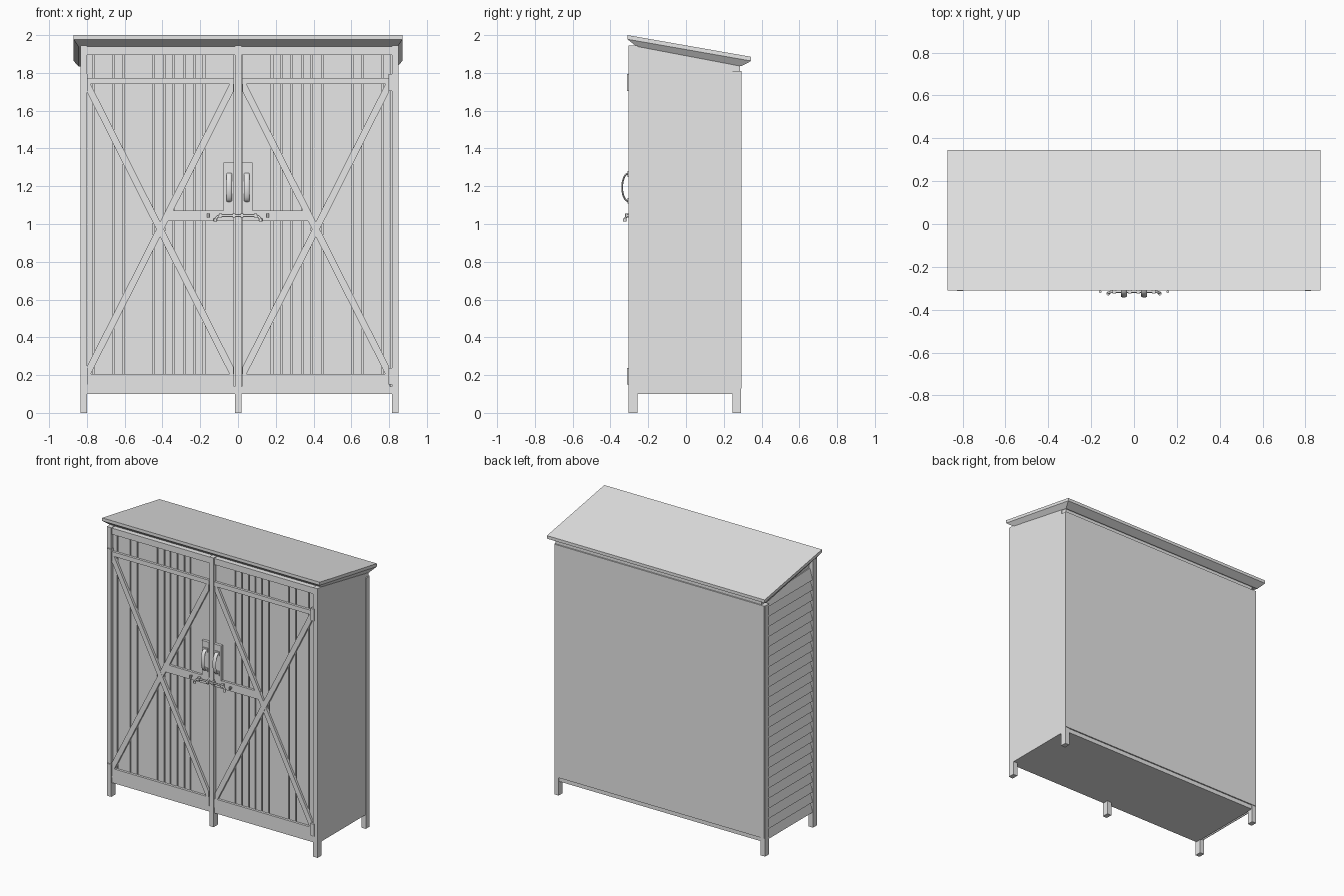
import bpy, bmesh, math
from mathutils import Vector

cube = bpy.data.objects.get("Cube")
if cube:
    bpy.data.objects.remove(cube, do_unlink=True)

grey = bpy.data.materials.new("light_grey")
grey.use_nodes = True
grey.diffuse_color = (0.8, 0.8, 0.8, 1)
grey.node_tree.nodes["Principled BSDF"].inputs["Base Color"].default_value = grey.diffuse_color


def link(name, bm):
    bmesh.ops.recalc_face_normals(bm, faces=bm.faces[:])
    me = bpy.data.meshes.new(name)
    bm.to_mesh(me)
    bm.free()
    me.materials.append(grey)
    ob = bpy.data.objects.new(name, me)
    bpy.context.collection.objects.link(ob)
    return ob


def loft(name, rings):
    """Skin a closed solid through rings with equal point counts."""
    bm = bmesh.new()
    vs = [[bm.verts.new(p) for p in r] for r in rings]
    n = len(vs[0])
    for a, b in zip(vs, vs[1:]):
        for i in range(n):
            j = (i + 1) % n
            bm.faces.new((a[i], a[j], b[j], b[i]))
    bm.faces.new(vs[0])
    bm.faces.new(vs[-1])
    return link(name, bm)


def box(name, x0, x1, y0, y1, z0, z1):
    return loft(name, [[(x0, y0, z), (x1, y0, z), (x1, y1, z), (x0, y1, z)] for z in (z0, z1)])


def plate(name, outline, y0, y1):
    return loft(name, [[(x, y, z) for x, z in outline] for y in (y0, y1)])


def side_prism(name, outline, x0, x1):
    return loft(name, [[(x, y, z) for y, z in outline] for x in (x0, x1)])


def rod(name, points, rx, ry, n=10):
    """Round bar along points; rx is the radius across the bend plane."""
    pts = [Vector(p) for p in points]
    rings = []
    across = Vector((1, 0, 0)) if pts[0].x == pts[-1].x else Vector((0, 1, 0))
    for i, p in enumerate(pts):
        t = (pts[min(i + 1, len(pts) - 1)] - pts[max(i - 1, 0)]).normalized()
        side = t.cross(across).normalized()
        rings.append([p + across * rx * math.cos(a) + side * ry * math.sin(a)
                      for a in (k * math.tau / n for k in range(n))])
    ob = loft(name, rings)
    ob.data.shade_smooth()
    ob.data.set_sharp_from_angle(angle=math.radians(40))
    return ob


LEFT, RIGHT = 0.85, -0.835
FRONT, BACK = -0.305, 0.29


def soffit(y):
    return 1.94 - 0.19 * (y + 0.26)


# Cabinet body with a sloping top
side_prism("cabinet_body", [(-0.26, 0.1), (0.285, 0.1), (0.285, soffit(0.285)),
                            (-0.26, soffit(-0.26))], RIGHT + 0.03, LEFT - 0.008)

# Posts
for name, x in (("left", LEFT - 0.035), ("right", RIGHT), ("middle", -0.016)):
    box(name + "_front_post", x, x + 0.035, FRONT, -0.258, 0, 1.945)
    if name != "middle":
        box(name + "_back_post", x, x + 0.035, 0.245, BACK, 0, 1.81)

# Back panel and rails
box("back_panel", RIGHT + 0.004, LEFT - 0.004, 0.28, BACK + 0.004, 0.13, 1.81)
box("back_bottom_rail", RIGHT + 0.035, LEFT - 0.035, 0.27, BACK - 0.006, 0.1, 0.122)
box("front_bottom_rail", RIGHT + 0.03, LEFT - 0.03, -0.298, -0.258, 0.1, 0.14)
box("front_header", RIGHT + 0.03, LEFT - 0.03, -0.298, -0.258, 1.895, 1.94)

# Plain left wall
side_prism("left_wall", [(-0.26, 0.1), (0.245, 0.1), (0.245, soffit(0.245)),
                         (-0.26, soffit(-0.26))], LEFT - 0.02, LEFT - 0.003)

# Louvred right wall: tilted slats, trimmed under the roof slope
step = 0.073
for i in range(24):
    z = 0.11 + i * step
    rings = []
    for y in (-0.26, 0.246):
        top = min(z + step + 0.008, soffit(y))
        rings.append([(RIGHT + 0.003, y, z), (RIGHT + 0.012, y, z - 0.004),
                      (RIGHT + 0.034, y, top), (RIGHT + 0.025, y, top)])
    loft("right_louvre_slat", rings)

# Roof board with a chamfered underside
def roof_ring(x, y0, z0, y1, z1):
    return [(-x, y0, z0), (x, y0, z0), (x, y1, z1), (-x, y1, z1)]


loft("roof", [roof_ring(0.87, -0.31, 2.0, 0.345, 1.885),
              roof_ring(0.87, -0.31, 1.978, 0.345, 1.863),
              roof_ring(0.845, -0.262, 1.94, 0.292, 1.835)])

# Doors, built once per side
grooves = [0.18, 0.23, 0.285, 0.34, 0.39, 0.445, 0.605, 0.66, 0.765]
for s, side in ((1, "left"), (-1, "right")):
    def sbox(name, x0, x1, *rest):
        return box(side + "_" + name, min(s * x0, s * x1), max(s * x0, s * x1), *rest)

    # Planks separated by narrow grooves
    edges = [0.018] + grooves + [0.815]
    for a, b in zip(edges, edges[1:]):
        sbox("door_plank", a + 0.004, b - 0.004, -0.283, -0.255, 0.14, 1.895)

    # Rails and crossed braces
    sbox("door_top_rail", 0.02, 0.805, -0.3, -0.28, 1.74, 1.772)
    sbox("door_bottom_rail", 0.02, 0.805, -0.3, -0.28, 0.14, 0.205)
    sbox("door_middle_rail", 0.02, 0.385, -0.299, -0.28, 1.015, 1.072)
    w, h, z0, z1 = 0.02, 0.04, 0.205, 1.74
    for k, (xa, xb) in enumerate(((0.025, 0.8), (0.8, 0.025))):
        d = w if xb > xa else -w
        outline = [(xa, z0), (xa + d, z0), (xb, z1 - h), (xb, z1), (xb - d, z1), (xa, z0 + h)]
        plate(side + "_door_brace", [(s * x, z) for x, z in outline], -0.3 + k * 0.001, -0.28)

    # Hinges
    for z in (0.15, 1.705):
        sbox("hinge", 0.797, 0.825, -0.312, -0.28, z, z + 0.088)

    # Handle with backing plate, feet and a bowed grip
    sbox("handle_plate", 0.02, 0.077, -0.303, -0.28, 1.07, 1.325)
    for z in (1.108, 1.25):
        sbox("handle_foot", 0.028, 0.066, -0.309, -0.3, z, z + 0.03)
    rod(side + "_handle_grip",
        [(s * 0.047, -0.306 - 0.032 * math.sin(t * math.pi / 12), 1.194 - 0.073 * math.cos(t * math.pi / 12))
         for t in range(13)], 0.014, 0.005)

    # Latch arm, brackets and screw eye
    rod(side + "_latch_arm", [(0, -0.315, 1.045), (s * 0.09, -0.315, 1.045),
                              (s * 0.108, -0.317, 1.04), (s * 0.117, -0.32, 1.03),
                              (s * 0.12, -0.324, 1.015)], 0.006, 0.006)
    for x in (0.012, 0.085):
        sbox("latch_bracket", x, x + 0.016, -0.324, -0.295, 1.034, 1.056)
    rod(side + "_latch_knob", [(s * 0.12, -0.324, 1.012), (s * 0.12, -0.324, 1.028)], 0.009, 0.009)
    rod(side + "_screw_eye", [(s * 0.158, -0.316, 1.035), (s * 0.158, -0.316, 1.055)], 0.006, 0.006)
    sbox("screw_shank", 0.155, 0.161, -0.316, -0.295, 1.04, 1.05)
